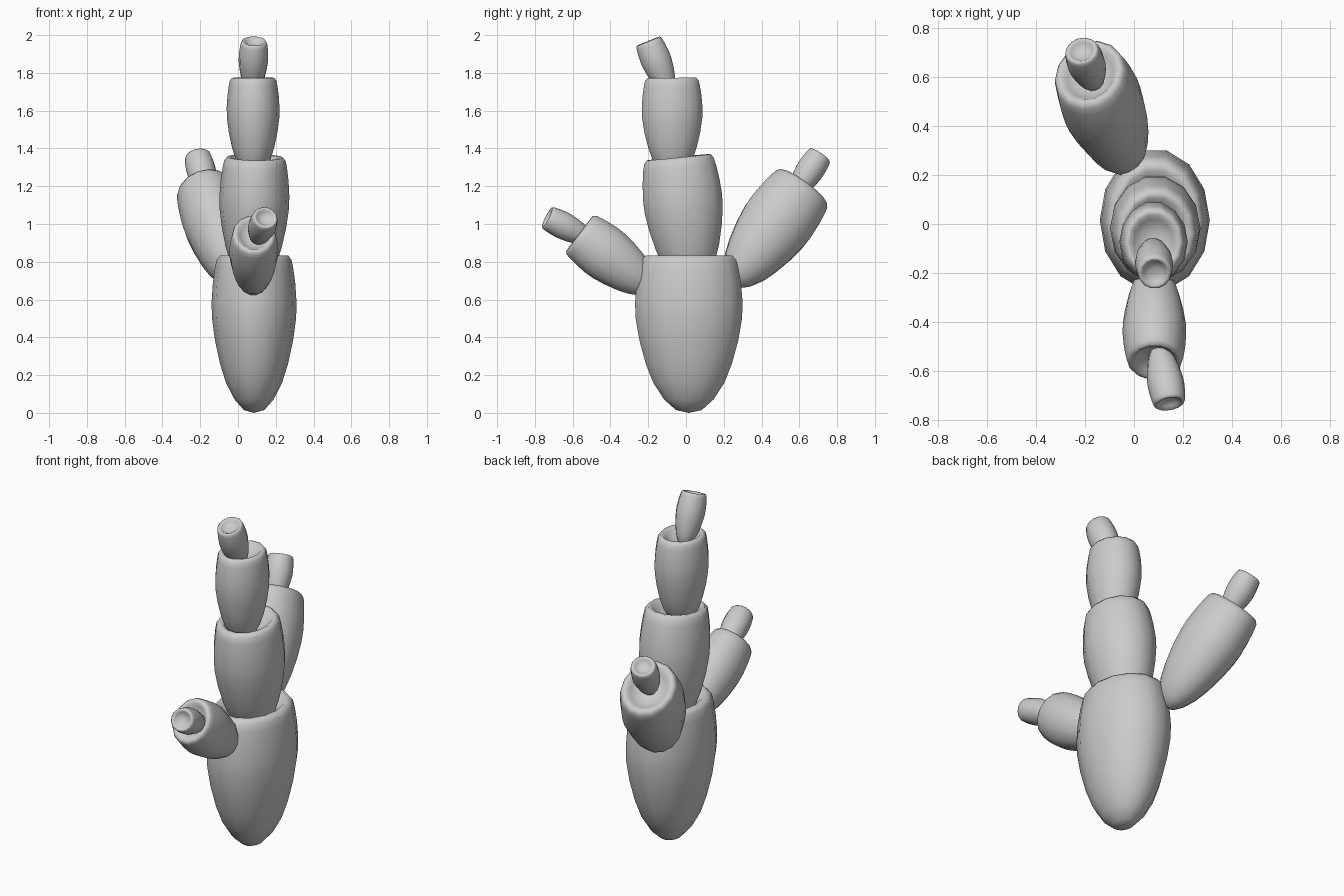
import bpy, math
from mathutils import Vector, Matrix

if "Cube" in bpy.data.objects:
    bpy.data.objects.remove(bpy.data.objects["Cube"])

# Shared pad outline (radius, height): rounded foot, bulging side, rolled rim, dimple
PROFILE = [(.24, .018), (.46, .085), (.66, .19), (.80, .31), (.92, .46),
           (.99, .60), (1.0, .70), (.97, .82), (.92, .92), (.88, .97),
           (.80, .998), (.70, .995), (.58, .96), (.40, .925), (.20, .912)]
SIDES = 14


def pad(name, base, top, rx, ry):
    base, top = Vector(base), Vector(top)
    axis = top - base
    length = axis.length
    z = axis.normalized()
    x = (Vector((1, 0, 0)) - z * z.x).normalized()
    y = z.cross(x)
    frame = Matrix((x, y, z)).transposed()

    verts = [base]
    for r, h in PROFILE:
        for i in range(SIDES):
            a = 2 * math.pi * i / SIDES
            verts.append(base + frame @ Vector((rx * r * math.cos(a),
                                                ry * r * math.sin(a), h * length)))
    verts.append(base + z * length * .91)

    rings = len(PROFILE)
    last = len(verts) - 1
    faces = []
    for i in range(SIDES):
        j = (i + 1) % SIDES
        faces.append((0, 1 + j, 1 + i))
        for k in range(rings - 1):
            a, b = 1 + k * SIDES, 1 + (k + 1) * SIDES
            faces.append((a + i, a + j, b + j, b + i))
        c = 1 + (rings - 1) * SIDES
        faces.append((c + i, c + j, last))

    mesh = bpy.data.meshes.new(name)
    mesh.from_pydata(verts, [], faces)
    mesh.polygons.foreach_set("use_smooth", [True] * len(faces))
    mesh.update()
    obj = bpy.data.objects.new(name, mesh)
    bpy.context.collection.objects.link(obj)
    return obj


# Main stem
pad("stem_base", (.085, .015, 0), (.085, .015, .836), .225, .292)
pad("stem_middle", (.08, .03, .66), (.09, -.04, 1.355), .185, .215)
pad("stem_upper", (.08, -.07, 1.24), (.08, -.075, 1.775), .14, .165)
pad("stem_tip", (.075, -.085, 1.69), (.085, -.2, 1.968), .078, .083)

# Back arm
pad("back_arm", (-.02, .24, .68), (-.185, .62, 1.195), .168, .195)
pad("back_arm_tip", (-.16, .56, 1.14), (-.215, .71, 1.365), .078, .076)

# Front arm
pad("front_arm", (.08, -.17, .65), (.085, -.565, .95), .13, .15)
pad("front_arm_tip", (.1, -.49, .91), (.145, -.735, 1.035), .075, .074)
